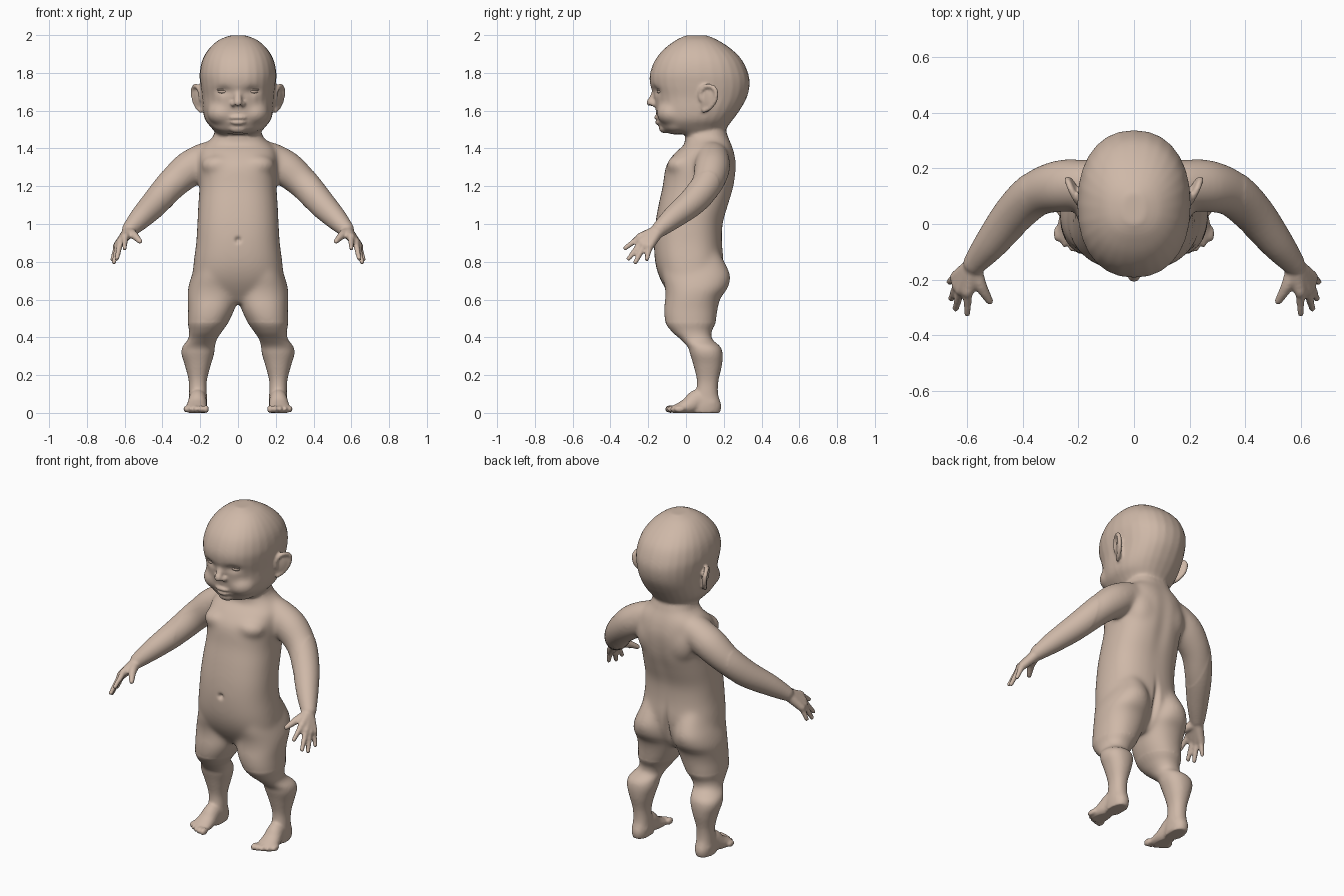
import bpy, bmesh, math
from mathutils import Vector, Matrix

cube = bpy.data.objects.get("Cube")
if cube:
    bpy.data.objects.remove(cube, do_unlink=True)

skin = bpy.data.materials.new("warm_skin")
skin.use_nodes = True
skin.diffuse_color = (0.62, 0.48, 0.39, 1)
skin.node_tree.nodes["Principled BSDF"].inputs["Base Color"].default_value = (0.62, 0.48, 0.39, 1)

SIDES = 28
bm = bmesh.new()


def spline(rows, n=5):
    """Smoothly interpolate rows of numbers."""
    out = []
    for i in range(len(rows) - 1):
        a, b, c, d = (rows[max(0, min(len(rows) - 1, i + k))] for k in (-1, 0, 1, 2))
        for s in range(n):
            t = s / n
            out.append([q + t * (r - p) / 2 + t * t * (p - 2.5 * q + 2 * r - s2 / 2)
                        + t ** 3 * (1.5 * (q - r) + (s2 - p) / 2)
                        for p, q, r, s2 in zip(a, b, c, d)])
    return out + [list(rows[-1])]


def skin_rings(rings):
    loops = [[bm.verts.new(p) for p in ring] for ring in rings]
    for a, b in zip(loops, loops[1:]):
        for i in range(SIDES):
            j = (i + 1) % SIDES
            bm.faces.new((a[i], a[j], b[j], b[i]))
    bm.faces.new(loops[0][::-1])
    bm.faces.new(loops[-1])


def power(v, p):
    return math.copysign(abs(v) ** (2 / p), v)


def loft(rows, p):
    """Level sections: height, centre x, half width, front y, back y."""
    rings = []
    for z, cx, rx, front, back in spline(rows):
        ring = []
        for i in range(SIDES):
            a = math.tau * i / SIDES
            ring.append((cx + rx * power(math.cos(a), p),
                         (front + back) / 2 + (back - front) / 2 * power(math.sin(a), p), z))
        rings.append(ring)
    skin_rings(rings)


def tube(rows):
    """Round-ended tube along a path: x, y, z, half width, half height."""
    rows = spline([r if len(r) == 5 else (*r, r[3]) for r in rows])
    pts = [Vector(r[:3]) for r in rows]
    stations = []
    for i, r in enumerate(rows):
        t = (pts[min(i + 1, len(pts) - 1)] - pts[max(i - 1, 0)]).normalized()
        stations.append((pts[i], t, r[3], r[4]))

    def cap(station, sign):
        c, t, w, h = station
        return [(c + t * sign * min(w, h) * math.sin(a), t, w * math.cos(a), h * math.cos(a))
                for a in (0.4, 0.8, 1.2, 1.5)]
    stations = cap(stations[0], -1)[::-1] + stations + cap(stations[-1], 1)
    rings = []
    for c, t, w, h in stations:
        side = t.cross(Vector((0, 0, 1))).normalized()
        up = side.cross(t)
        rings.append([c + side * w * math.cos(math.tau * i / SIDES)
                      + up * h * math.sin(math.tau * i / SIDES) for i in range(SIDES)])
    skin_rings(rings)


def blob(centre, size):
    bmesh.ops.create_uvsphere(bm, u_segments=24, v_segments=16, radius=1,
                              matrix=Matrix.Translation(centre) @ Matrix.Diagonal((*size, 1)))


# Leg with seat
loft([(.86, .115, .085, -.09, .17), (.78, .125, .1, -.125, .215), (.72, .132, .116, -.125, .236),
      (.66, .135, .13, -.112, .222), (.61, .135, .133, -.11, .185), (.55, .141, .124, -.117, .168),
      (.48, .158, .108, -.11, .158), (.43, .172, .087, -.075, .136), (.39, .188, .077, -.03, .14),
      (.35, .208, .086, .008, .182), (.31, .213, .086, .022, .194), (.25, .213, .068, .04, .19),
      (.17, .213, .048, .058, .172), (.1, .212, .047, .05, .17), (.04, .212, .05, .03, .187),
      (.0, .212, .045, .03, .18)], 2.2)

# Foot and toes
tube([(.212, .13, .05, .05, .05), (.213, .07, .068, .047, .06),
      (.218, .01, .036, .054, .045), (.222, -.05, .02, .06, .026)])
for i in range(5):
    blob((.169 + .027 * i, -.083 + .003 * i * i, .02), (.0155 - .0008 * i, .03, .021 - .001 * i))

# Arm
tube([(.17, .14, 1.345, .09), (.26, .137, 1.29, .095), (.35, .11, 1.21, .083), (.43, .037, 1.12, .075),
      (.515, -.07, 1.032, .06), (.572, -.14, .972, .043)])

# Hand
wrist = (.575, -.145, .965)
fingers = [((.598, -.245, .93), (.6, -.322, .872)), ((.622, -.237, .905), (.642, -.304, .815)),
           ((.636, -.22, .887), (.657, -.268, .797)), ((.642, -.192, .882), (.664, -.208, .813))]
for knuckle, tip in fingers:
    tube([(*wrist, .032), (*knuckle, .022)])
    tube([(*knuckle, .017), (*tip, .0125)])
tube([(.575, -.165, .955, .03), (.55, -.225, .94, .022), (.519, -.278, .908, .0145)])

# Ear: thin tilted shell with a curled rim
rim = [(.08, 1.66), (.078, 1.7), (.105, 1.728), (.142, 1.724), (.16, 1.695),
       (.152, 1.65), (.125, 1.615), (.095, 1.6)]
tube([(.187 + .48 * (y - .06) + .12 * (z - 1.66), y, z, .0125) for y, z in rim])
tube([(.178, .08, 1.66, .016, .06), (.21, .12, 1.67, .014, .056), (.226, .148, 1.685, .012, .04)])

# Cheek, nostril wing, shoulder blade and chest
blob((.078, -.07, 1.588), (.086, .086, .07))
blob((.023, -.166, 1.635), (.017, .022, .016))
blob((.09, .178, 1.28), (.1, .08, .13))
blob((.1, -.025, 1.31), (.095, .078, .06))

# Mirror the paired parts
copy = bmesh.ops.duplicate(bm, geom=bm.verts[:] + bm.edges[:] + bm.faces[:])["geom"]
for v in copy:
    if isinstance(v, bmesh.types.BMVert):
        v.co.x = -v.co.x

# Torso
loft([(1.52, 0, .115, 0, .205), (1.46, 0, .135, -.005, .225), (1.42, 0, .18, -.01, .243),
      (1.38, 0, .205, -.055, .257), (1.31, 0, .21, -.105, .268), (1.2, 0, .205, -.124, .256),
      (1.1, 0, .211, -.146, .226), (1.0, 0, .216, -.163, .196), (.9, 0, .222, -.17, .192),
      (.8, 0, .235, -.164, .2), (.72, 0, .238, -.142, .19), (.65, 0, .2, -.104, .16),
      (.58, 0, .09, -.05, .11)], 2.4)

# Head
loft([(1.998, 0, .04, .0, .11), (1.975, 0, .1, -.05, .165), (1.93, 0, .152, -.112, .235),
      (1.87, 0, .188, -.162, .295), (1.8, 0, .203, -.19, .328), (1.74, 0, .2, -.19, .337),
      (1.67, 0, .191, -.17, .322), (1.6, 0, .186, -.16, .283), (1.55, 0, .173, -.15, .247),
      (1.51, 0, .142, -.125, .218), (1.475, 0, .11, -.05, .205)], 2.25)

# Nose, lips, jaw and chin
tube([(0, -.158, 1.715, .018), (0, -.174, 1.668, .02), (0, -.187, 1.643, .023)])
blob((0, -.148, 1.563), (.046, .022, .013))
blob((0, -.143, 1.537), (.04, .022, .013))
blob((0, -.045, 1.518), (.132, .085, .045))
blob((0, -.11, 1.508), (.05, .034, .028))

# Fuse the parts into one skin
bmesh.ops.recalc_face_normals(bm, faces=bm.faces)
mesh = bpy.data.meshes.new("body_parts")
bm.to_mesh(mesh)
bm.free()
parts = bpy.data.objects.new("body_parts", mesh)
bpy.context.collection.objects.link(parts)
remesh = parts.modifiers.new("fuse", 'REMESH')
remesh.mode = 'VOXEL'
remesh.voxel_size = .0075
soften = parts.modifiers.new("soften", 'SMOOTH')
soften.factor = .5
soften.iterations = 6
graph = bpy.context.evaluated_depsgraph_get()
body_mesh = bpy.data.meshes.new_from_object(parts.evaluated_get(graph))
bpy.data.objects.remove(parts, do_unlink=True)

# Blend the torso, hips and shoulders more than the face, hands and feet
bm = bmesh.new()
bm.from_mesh(body_mesh)
trunk = [v for v in bm.verts if .48 < v.co.z < 1.46 and abs(v.co.x) < .4]
cheeks = [v for v in bm.verts if 1.46 < v.co.z < 1.65 and abs(v.co.x) > .055 and v.co.y < .05]
for verts, rounds in ((trunk, 28), (cheeks, 16)):
    for i in range(rounds):
        bmesh.ops.smooth_vert(bm, verts=verts, factor=.5, use_axis_x=True, use_axis_y=True, use_axis_z=True)
bm.to_mesh(body_mesh)
bm.free()

# Sculpted dents: centre, spread, push
dents = [((.077, -.165, 1.705), (.042, .06, .024), (0, .016, 0)),  # eye sockets
         ((.0, -.17, 1.55), (.04, .04, .006), (0, .006, 0)),       # mouth line
         ((.012, -.19, 1.62), (.008, .03, .008), (0, 0, .01)),     # nostrils
         ((0, -.165, .915), (.014, .05, .014), (0, .018, 0)),      # navel
         ((0, .24, 1.2), (.04, .07, .2), (0, -.008, 0)),           # spine
         ((0, .2, .72), (.016, .09, .1), (0, -.025, 0))]           # seat cleft
for v in body_mesh.vertices:
    shift = Vector()
    for centre, spread, push in dents:
        for s in ((1, -1) if centre[0] else (1,)):
            d = sum(((v.co[k] - centre[k] * (s if k == 0 else 1)) / spread[k]) ** 2 for k in range(3))
            if d < 9:
                shift += Vector((push[0] * s, push[1], push[2])) * math.exp(-d)
    v.co += shift
    v.co.z = max(v.co.z, 0)


def finish(name, data):
    obj = bpy.data.objects.new(name, data)
    bpy.context.collection.objects.link(obj)
    data.materials.clear()
    data.materials.append(skin)
    data.shade_smooth()


finish("body", body_mesh)

# Eyes with an upper lid over each eyeball
for side, s in (("left", 1), ("right", -1)):
    for part, z, size in (("eye", 1.702, (.032, .024, .014)), ("upper_lid", 1.712, (.038, .024, .009))):
        bm = bmesh.new()
        blob((s * .077, -.13, z), size)
        data = bpy.data.meshes.new(side + "_" + part)
        bm.to_mesh(data)
        bm.free()
        finish(side + "_" + part, data)
